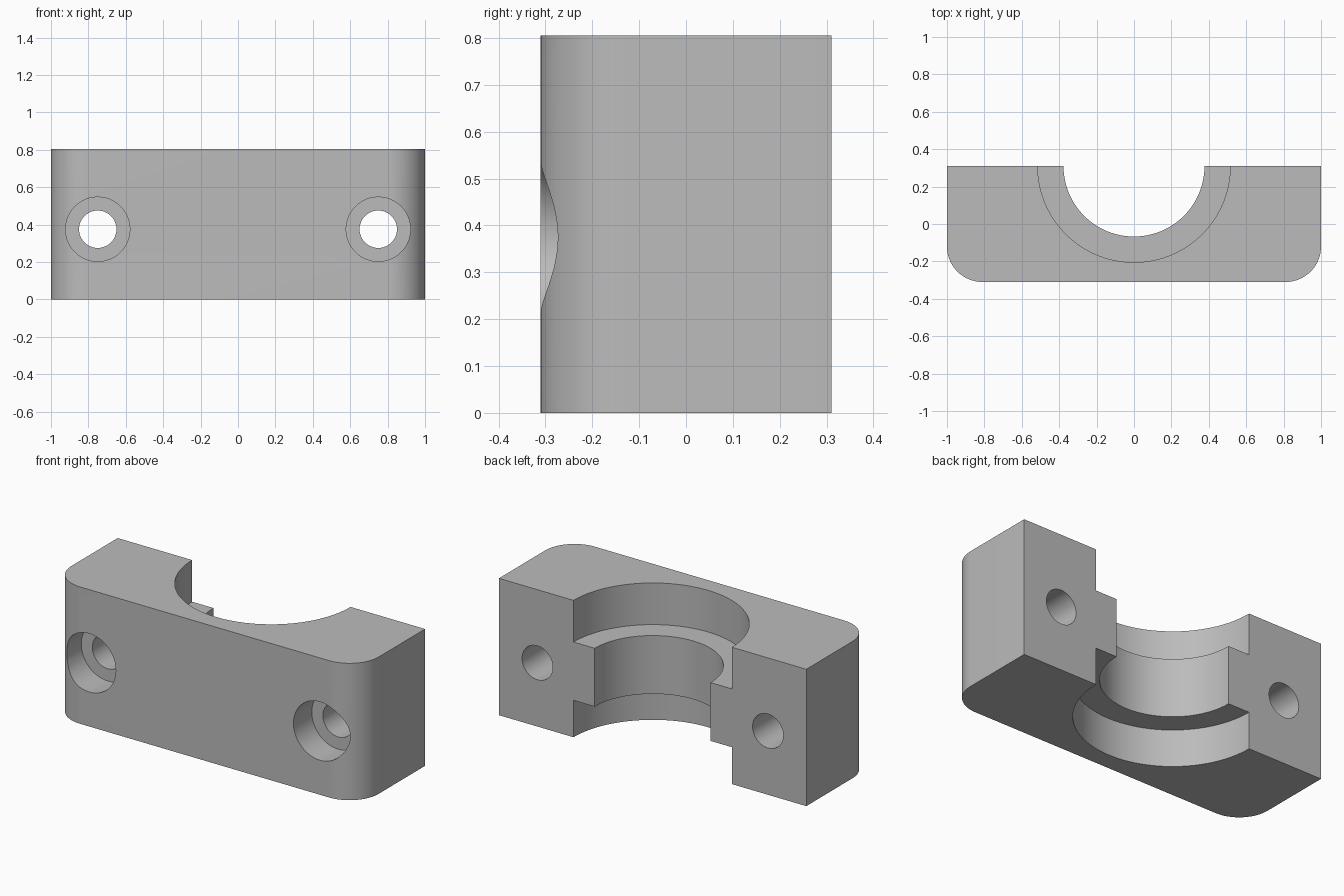
import bpy, bmesh
from math import cos, sin, pi, radians
from mathutils import Matrix, Vector

cube = bpy.data.objects.get("Cube")
if cube:
    bpy.data.objects.remove(cube)

HEIGHT, BACK, FRONT, CORNER = 0.805, 0.31, -0.31, 0.19
RIDGE_BOTTOM, RIDGE_TOP = 0.217, 0.56

grey = bpy.data.materials.new("plain grey")
grey.use_nodes = True
grey.diffuse_color = (0.5, 0.5, 0.5, 1)
grey.node_tree.nodes["Principled BSDF"].inputs["Base Color"].default_value = (0.5, 0.5, 0.5, 1)


def add_object(name, bm):
    mesh = bpy.data.meshes.new(name)
    bm.to_mesh(mesh)
    bm.free()
    mesh.materials.append(grey)
    obj = bpy.data.objects.new(name, mesh)
    bpy.context.collection.objects.link(obj)
    return obj


def cylinder(name, radius, start, end, sides):
    """Round cutter running from start to end."""
    start, end = Vector(start), Vector(end)
    axis = end - start
    turn = axis.to_track_quat("Z", "Y").to_matrix().to_4x4()
    bm = bmesh.new()
    bmesh.ops.create_cone(bm, cap_ends=True, segments=sides, radius1=radius, radius2=radius,
                          depth=axis.length, matrix=Matrix.Translation((start + end) / 2) @ turn)
    return add_object(name, bm)


# Clamp block: plan outline with two rounded front corners, extruded upward
outline = [(1, BACK), (-1, BACK)]
for side, first in ((-1, pi), (1, 1.5 * pi)):
    for i in range(17):
        a = first + i / 16 * pi / 2
        outline.append((side * (1 - CORNER) + CORNER * cos(a), FRONT + CORNER + CORNER * sin(a)))
bm = bmesh.new()
base = bm.faces.new([bm.verts.new((x, y, 0)) for x, y in outline])
top = bmesh.ops.extrude_face_region(bm, geom=[base])["geom"]
bmesh.ops.translate(bm, vec=(0, 0, HEIGHT), verts=[v for v in top if isinstance(v, bmesh.types.BMVert)])
bmesh.ops.recalc_face_normals(bm, faces=bm.faces)
block = add_object("clamp_block", bm)

# Stepped half bore: a narrow through bore, wider above and below the ridge
cutters = [
    cylinder("bore_cutter", 0.377, (0, BACK, -0.1), (0, BACK, HEIGHT + 0.1), 96),
    cylinder("lower_recess_cutter", 0.515, (0, BACK, -0.1), (0, BACK, RIDGE_BOTTOM), 96),
    cylinder("upper_recess_cutter", 0.515, (0, BACK, RIDGE_TOP), (0, BACK, HEIGHT + 0.1), 96),
]

# Counterbored bolt holes
for side, label in ((1, "left"), (-1, "right")):
    x, z = side * 0.75, 0.375
    cutters.append(cylinder(label + "_bolt_hole_cutter", 0.1, (x, -0.5, z), (x, 0.5, z), 48))
    cutters.append(cylinder(label + "_counterbore_cutter", 0.172, (x, -0.5, z), (x, FRONT + 0.17, z), 48))

bpy.context.view_layer.objects.active = block
for cutter in cutters:
    mod = block.modifiers.new(cutter.name, "BOOLEAN")
    mod.operation, mod.solver, mod.object = "DIFFERENCE", "EXACT", cutter
    bpy.ops.object.modifier_apply(modifier=mod.name)
for cutter in cutters:
    bpy.data.objects.remove(cutter)

# Smooth the round walls, keep the machined edges sharp
bpy.ops.object.select_all(action="DESELECT")
block.select_set(True)
bpy.ops.object.shade_smooth_by_angle(angle=radians(30))
